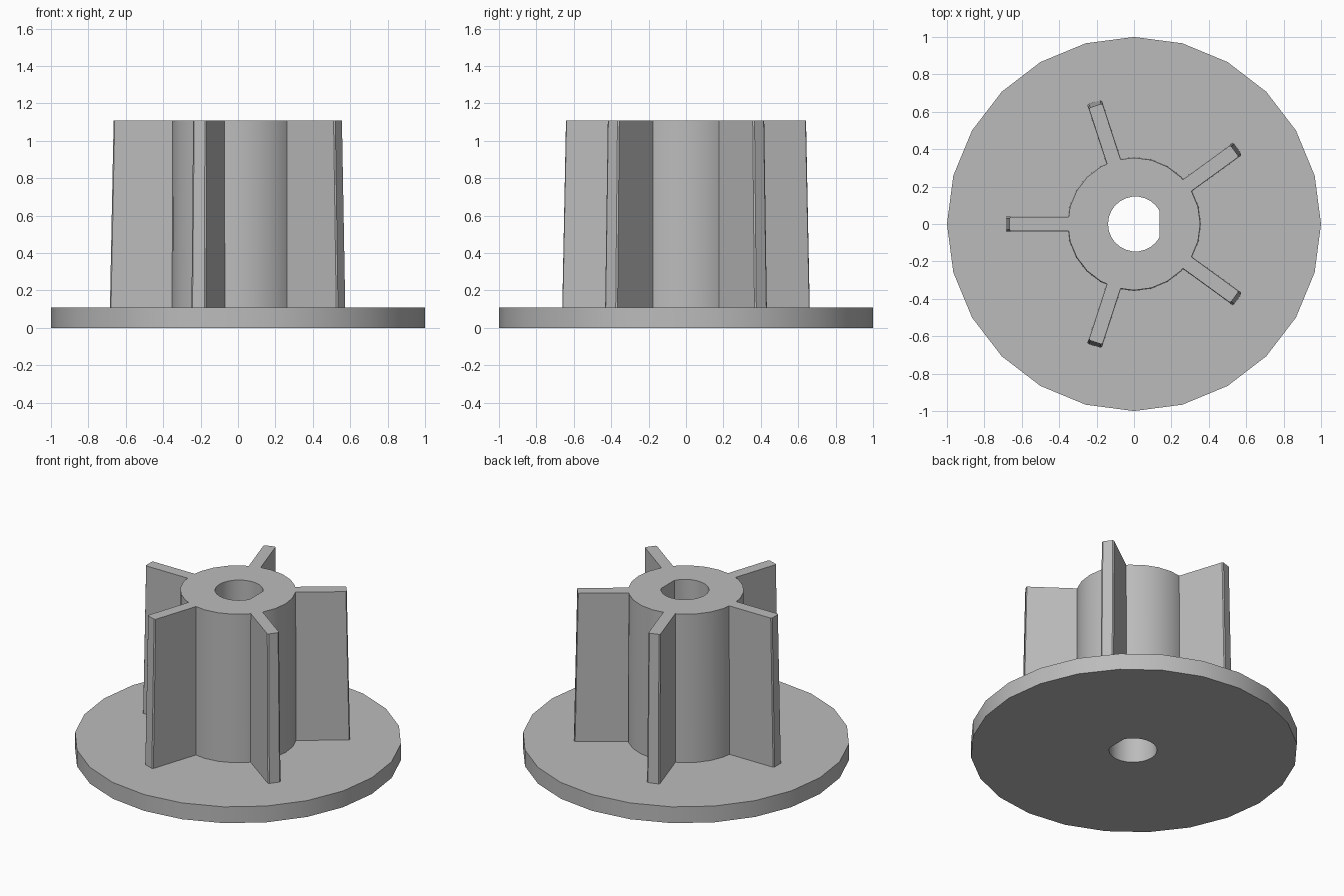
import bpy, bmesh, math
from mathutils import Matrix

if "Cube" in bpy.data.objects:
    bpy.data.objects.remove(bpy.data.objects["Cube"], do_unlink=True)

SIDES = 24
BASE_TOP, TOP = 0.11, 1.11

grey = bpy.data.materials.new("plain_grey")
grey.use_nodes = True
colour = (0.5, 0.5, 0.5, 1)
grey.diffuse_color = colour
grey.node_tree.nodes["Principled BSDF"].inputs["Base Color"].default_value = colour


def finish(name, bm):
    bmesh.ops.recalc_face_normals(bm, faces=bm.faces)
    mesh = bpy.data.meshes.new(name)
    bm.to_mesh(mesh)
    bm.free()
    mesh.materials.append(grey)
    obj = bpy.data.objects.new(name, mesh)
    bpy.context.collection.objects.link(obj)
    bpy.ops.object.select_all(action="DESELECT")
    obj.select_set(True)
    bpy.context.view_layer.objects.active = obj
    bpy.ops.object.shade_smooth_by_angle(angle=math.radians(25))
    return obj


def circle(radius):
    angles = [2 * math.pi * i / SIDES for i in range(SIDES)]
    return [(radius * math.cos(a), radius * math.sin(a)) for a in angles]


def d_bore(radius=0.147, offset=0.008, flat=0.137):
    # Round bore with one flat on the +x side
    start = math.acos((flat - offset) / radius)
    step = (2 * math.pi - 2 * start) / (SIDES - 2)
    arc = [start + i * step for i in range(SIDES - 1)]
    return [(flat, 0)] + [(offset + radius * math.cos(a), radius * math.sin(a)) for a in arc]


# Flange, hub and bore as one closed loft of rings
bm = bmesh.new()
sections = [(d_bore(), 0), (circle(1), 0), (circle(1), BASE_TOP),
            (circle(0.358), BASE_TOP), (circle(0.354), TOP), (d_bore(), TOP)]
rings = [[bm.verts.new((x, y, z)) for x, y in ring] for ring, z in sections]
for k, ring in enumerate(rings):
    following = rings[(k + 1) % len(rings)]
    for i in range(SIDES):
        j = (i + 1) % SIDES
        bm.faces.new((ring[i], ring[j], following[j], following[i]))
finish("flanged_hub", bm)


# Five radial fins, slightly tapered, with eased tip corners
def fin(name, angle):
    bm = bmesh.new()
    loops = []
    for z, tip, half in ((BASE_TOP - 0.01, 0.685, 0.041), (TOP, 0.665, 0.038)):
        outline = [(0.342, -half), (tip - 0.006, -half), (tip, -half + 0.008),
                   (tip, half - 0.008), (tip - 0.006, half), (0.342, half)]
        loops.append([bm.verts.new((x, y, z)) for x, y in outline])
    low, high = loops
    bm.faces.new(low)
    bm.faces.new(high)
    for i in range(len(low)):
        j = (i + 1) % len(low)
        bm.faces.new((low[i], low[j], high[j], high[i]))
    bm.transform(Matrix.Rotation(angle, 4, "Z"))
    finish(name, bm)


for n in range(5):
    fin(f"fin_{n + 1}", math.radians(36 + 72 * n))
